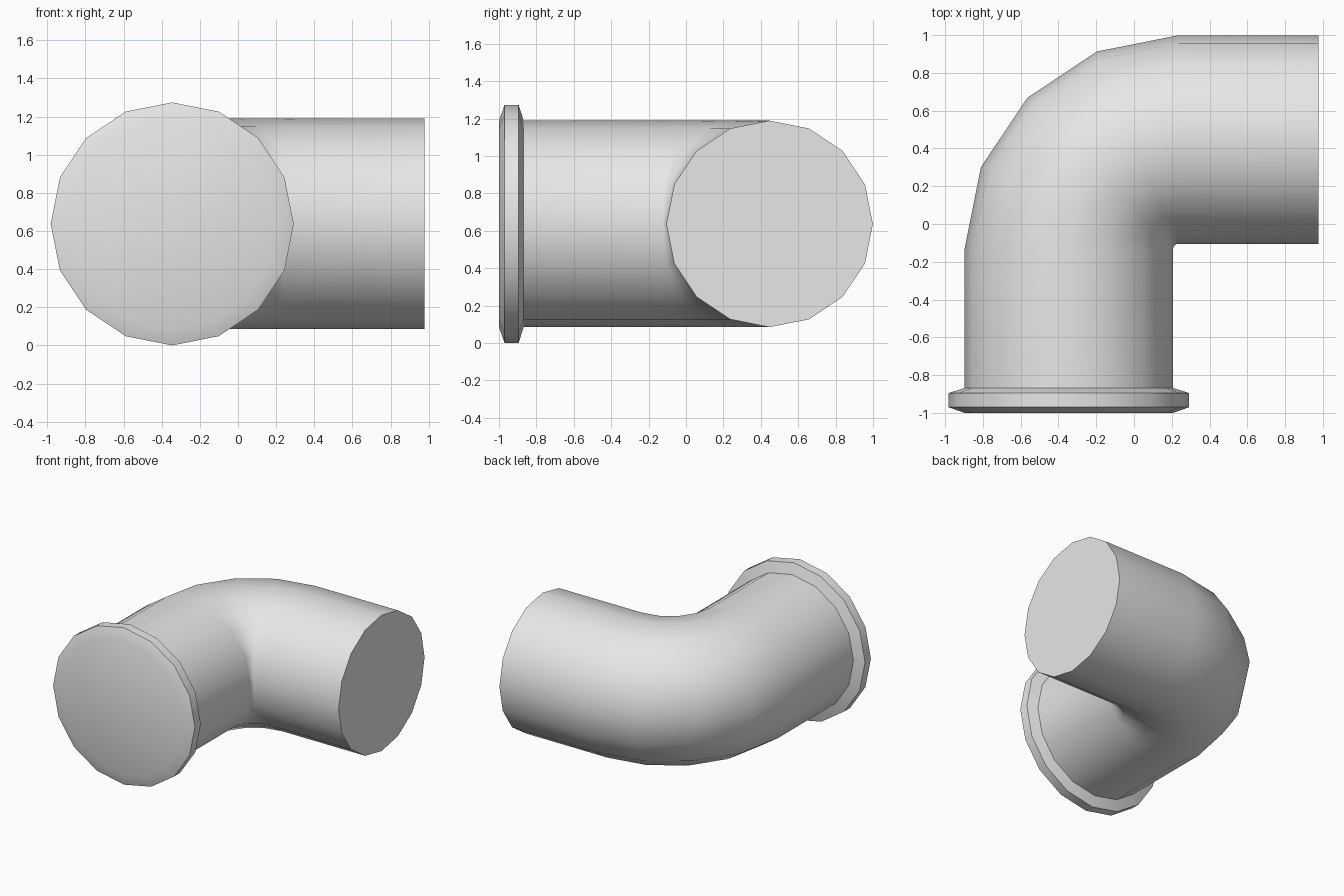
import bpy, bmesh
from math import sin, cos, pi, radians
from mathutils import Vector

cube = bpy.data.objects.get("Cube")
if cube:
    bpy.data.objects.remove(cube, do_unlink=True)

SIDES = 16
PIPE_R = 0.552
FLANGE_R = 0.637
BEND_R = 0.58                        # centre-line radius of the elbow
PIVOT = Vector((0.235, -0.133, 0.637))
BEND_STEPS = 4

grey = bpy.data.materials.new("pipe grey")
grey.use_nodes = True
grey.diffuse_color = (0.8, 0.8, 0.8, 1)
grey.node_tree.nodes["Principled BSDF"].inputs["Base Color"].default_value = (0.8, 0.8, 0.8, 1)

bm = bmesh.new()


def ring(centre, turn, radius):
    """Circle of vertices whose plane is turned about z by the bend angle."""
    out = Vector((-cos(turn), sin(turn), 0))
    up = Vector((0, 0, 1))
    angles = [2 * pi * i / SIDES for i in range(SIDES)]
    return [bm.verts.new(centre + radius * (cos(a) * out + sin(a) * up)) for a in angles]


# Chamfered flange at the front, running into the straight leg
start_x = PIVOT.x - BEND_R
rings = [ring(Vector((start_x, y, PIVOT.z)), 0, r) for y, r in
         ((-1, PIPE_R), (-0.97, FLANGE_R), (-0.895, FLANGE_R), (-0.868, PIPE_R))]

# Elbow
for i in range(BEND_STEPS + 1):
    t = radians(90) * i / BEND_STEPS
    rings.append(ring(PIVOT + BEND_R * Vector((-cos(t), sin(t), 0)), t, PIPE_R))

# Straight leg ending on the left
rings.append(ring(Vector((0.977, PIVOT.y + BEND_R, PIVOT.z)), radians(90), PIPE_R))

# Skin and end caps
for a, b in zip(rings, rings[1:]):
    for i in range(SIDES):
        j = (i + 1) % SIDES
        bm.faces.new((a[i], a[j], b[j], b[i]))
bm.faces.new(rings[0])
bm.faces.new(rings[-1])
bmesh.ops.recalc_face_normals(bm, faces=bm.faces)

mesh = bpy.data.meshes.new("elbow_pipe")
bm.to_mesh(mesh)
bm.free()
mesh.materials.append(grey)
pipe = bpy.data.objects.new("elbow_pipe", mesh)
bpy.context.collection.objects.link(pipe)

bpy.ops.object.select_all(action='DESELECT')
pipe.select_set(True)
bpy.context.view_layer.objects.active = pipe
bpy.ops.object.shade_smooth_by_angle(angle=radians(30))
